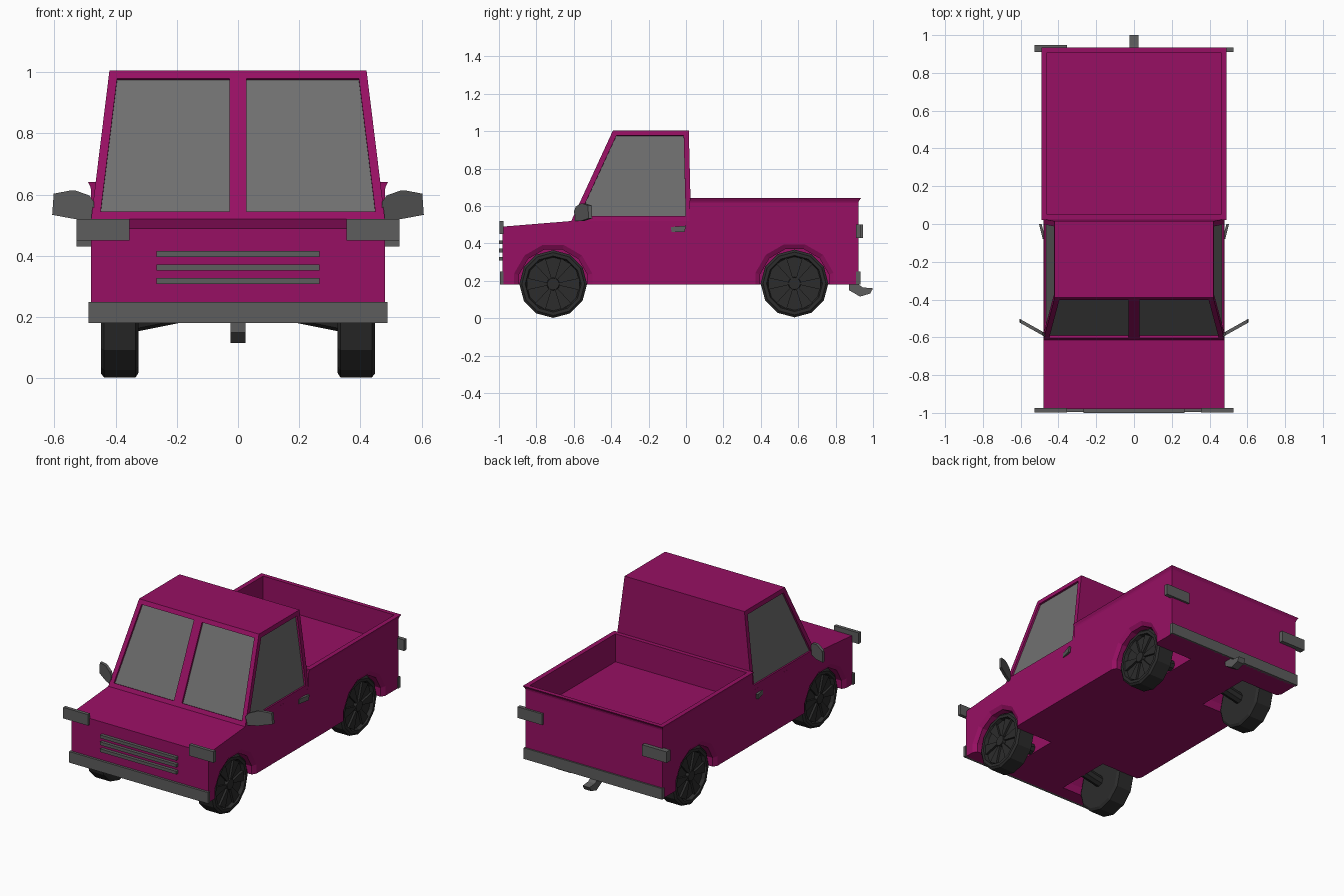
import bpy, bmesh
from math import sin, cos, pi, radians

if "Cube" in bpy.data.objects:
    bpy.data.objects.remove(bpy.data.objects["Cube"])


def material(name, rgb):
    m = bpy.data.materials.new(name)
    m.diffuse_color = (*rgb, 1)
    m.use_nodes = True
    m.node_tree.nodes["Principled BSDF"].inputs["Base Color"].default_value = m.diffuse_color
    return m


PAINT = material("paint", (0.31, 0.005, 0.125))
GLASS = material("window_grey", (0.16, 0.16, 0.16))
GREY = material("grey_trim", (0.11, 0.11, 0.11))
DARK = material("tyre_dark", (0.025, 0.025, 0.025))


def finish(name, bm, *mats):
    bmesh.ops.recalc_face_normals(bm, faces=bm.faces[:])
    me = bpy.data.meshes.new(name)
    bm.to_mesh(me)
    bm.free()
    ob = bpy.data.objects.new(name, me)
    bpy.context.collection.objects.link(ob)
    for m in mats:
        me.materials.append(m)
    return ob


def loft(name, rings, *mats):
    """Skin a list of equal-length point loops and cap both ends."""
    bm = bmesh.new()
    loops = [[bm.verts.new(p) for p in r] for r in rings]
    n = len(loops[0])
    for a, b in zip(loops, loops[1:]):
        for i in range(n):
            j = (i + 1) % n
            bm.faces.new((a[i], a[j], b[j], b[i]))
    bm.faces.new(loops[0])
    bm.faces.new(loops[-1])
    return finish(name, bm, *mats)


def prism_x(name, yz, x0, x1, mat):
    return loft(name, [[(x, y, z) for y, z in yz] for x in (x0, x1)], mat)


def box(name, x0, x1, y0, y1, z0, z1, mat):
    return prism_x(name, [(y0, z0), (y1, z0), (y1, z1), (y0, z1)], x0, x1, mat)


def lathe_x(name, profile, s, cy, cz, mat, n=12, phase=0.0):
    """Revolve (x, radius) pairs about an x-parallel axis, s = side."""
    ang = [2 * pi * i / n + phase for i in range(n)]
    return loft(name, [[(s * x, cy + r * cos(a), cz + r * sin(a)) for a in ang]
                       for x, r in profile], mat)


def cut(ob, cutter):
    mod = ob.modifiers.new("cut", 'BOOLEAN')
    mod.operation = 'DIFFERENCE'
    mod.solver = 'EXACT'
    mod.object = cutter
    bpy.context.view_layer.objects.active = ob
    bpy.ops.object.modifier_apply(modifier=mod.name)


# Lower body: side profile with bed block
body = prism_x("body", [(-0.98, 0.18), (-0.98, 0.49), (-0.612, 0.52), (0.02, 0.52),
                        (0.02, 0.63), (0.922, 0.63), (0.922, 0.18)], -0.48, 0.48, PAINT)

# Flared rim around the load bed
rim = loft("bed_rim", [[(-w, y0, z), (w, y0, z), (w, y1, z), (-w, y1, z)]
                       for w, y0, y1, z in ((0.479, 0.021, 0.921, 0.61),
                                            (0.482, 0.021, 0.924, 0.625),
                                            (0.49, 0.02, 0.935, 0.642))], PAINT)

# Hollow out the bed
cavity = box("bed_cutter", -0.46, 0.46, 0.05, 0.908, 0.465, 1.0, PAINT)
cut(body, cavity)
cut(rim, cavity)
bpy.data.objects.remove(cavity)

AXLES = ((-0.71, 0.183), (0.58, 0.186))
for cy, cz in AXLES:
    for s in (-1, 1):
        # Wheel arch with shallow chamfered lip
        arch = lathe_x("arch_cutter", [(0.2, 0.19), (0.465, 0.19), (0.495, 0.243)],
                       s, cy, cz, PAINT, phase=pi / 12)
        cut(body, arch)
        bpy.data.objects.remove(arch)
        # Wheel with recessed face, hub and spokes
        lathe_x("wheel", [(0.325, 0.165), (0.335, 0.181), (0.437, 0.181), (0.447, 0.168),
                          (0.447, 0.15), (0.425, 0.143)], s, cy, cz, DARK)
        lathe_x("wheel_hub", [(0.42, 0.035), (0.445, 0.032)], s, cy, cz, DARK)
        for k in range(6):
            pts = [(cy + r * cos(k * pi / 3 + radians(d)), cz + r * sin(k * pi / 3 + radians(d)))
                   for r, d in ((0.03, -14), (0.143, -13), (0.143, 13), (0.03, 14))]
            prism_x("wheel_spoke", pts, s * 0.42, s * 0.439, DARK)
        # Tilted axle stub
        loft("axle_stub", [[(s * x, cy + 0.035 * cos(a), z + 0.035 * sin(a))
                            for a in [i * pi / 4 for i in range(8)]]
                           for x, z in ((0.34, 0.186), (0.15, 0.224))], DARK)

# Cab: tapered block, windscreen split in two, windows inset
bm = bmesh.new()
low = [bm.verts.new(p) for p in ((-0.48, -0.614, 0.519), (0, -0.614, 0.519), (0.48, -0.614, 0.519),
                                 (0.48, 0.027, 0.519), (-0.48, 0.027, 0.519))]
top = [bm.verts.new(p) for p in ((-0.42, -0.39, 1.005), (0, -0.39, 1.005), (0.42, -0.39, 1.005),
                                 (0.42, 0.015, 1.005), (-0.42, 0.015, 1.005))]
walls = [bm.faces.new((low[i], low[(i + 1) % 5], top[(i + 1) % 5], top[i])) for i in range(5)]
bm.faces.new(low[::-1])
bm.faces.new(top)
bm.normal_update()
windows = [walls[i] for i in (0, 1, 2, 4)]
bmesh.ops.inset_individual(bm, faces=windows, thickness=0.028, use_even_offset=True)
panes = bmesh.ops.extrude_discrete_faces(bm, faces=windows)["faces"]
for f in panes:
    f.normal_update()
    f.material_index = 1
    bmesh.ops.translate(bm, verts=f.verts[:], vec=f.normal * -0.012)
finish("cab", bm, PAINT, GLASS)

# Bumpers and grille
box("front_bumper", -0.488, 0.488, -0.995, -0.975, 0.18, 0.25, GREY)
box("rear_bumper", -0.485, 0.485, 0.91, 0.932, 0.18, 0.25, GREY)
for z in (0.318, 0.362, 0.406):
    box("grille_bar", -0.267, 0.267, -1.0, -0.975, z - 0.01, z + 0.01, GREY)

# Tow hitch
prism_x("tow_hitch", [(0.87, 0.185), (0.872, 0.15), (0.93, 0.116), (0.985, 0.132), (1.0, 0.16),
                      (0.945, 0.165), (0.915, 0.185)], -0.024, 0.024, GREY)

for s in (-1, 1):
    # Lamps
    box("headlight", s * 0.355, s * 0.527, -0.997, -0.975, 0.45, 0.52, GREY)
    back = 0.937 - 0.006 * s
    box("tail_light", s * 0.355, s * 0.527, 0.91, back + 0.004, 0.43, 0.5, GREY)
    # Swept-back door mirror
    outline = [(0.47, 0.575), (0.472, 0.521), (0.532, 0.52), (0.607, 0.534),
               (0.602, 0.603), (0.55, 0.613), (0.53, 0.613), (0.485, 0.597)]
    loft("door_mirror", [[(s * x, -0.595 + 0.56 * (x - 0.475) + d, z) for x, z in outline]
                         for d in (0, 0.02)], GREY)
    # Door handle, angled outward to the rear
    grip = [(-0.08, 0.488), (-0.078, 0.46), (-0.008, 0.462), (0.0, 0.495)]
    loft("door_handle", [[(s * (0.503 + 0.25 * y - d), y, z) for y, z in grip]
                         for d in (0, 0.014)], GREY)
